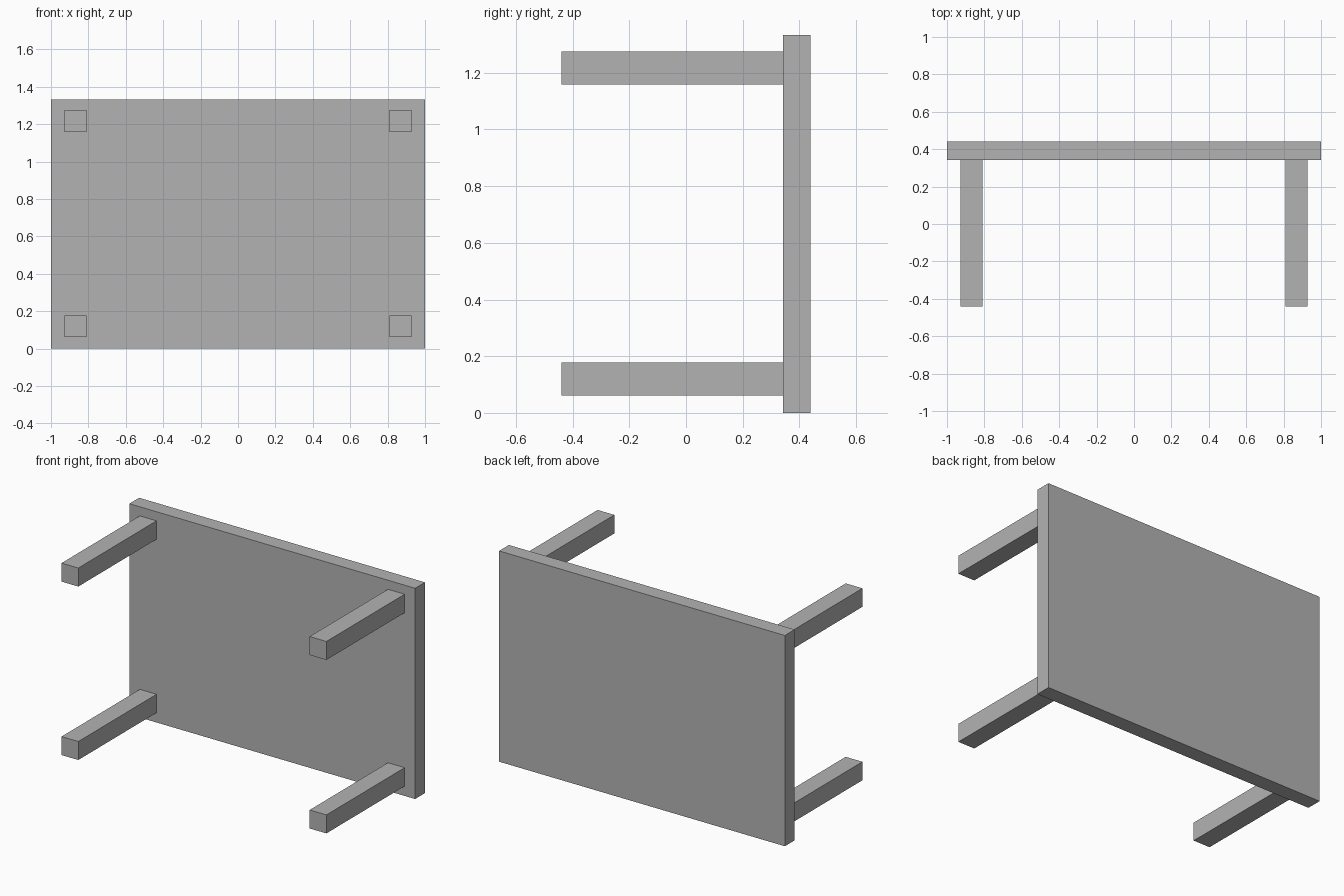
import bpy

cube = bpy.data.objects.get("Cube")
if cube:
    bpy.data.objects.remove(cube, do_unlink=True)

# One plain grey for the whole table
grey = bpy.data.materials.new("plain grey")
grey.use_nodes = True
colour = (0.45, 0.45, 0.45, 1)
grey.diffuse_color = colour
for node in grey.node_tree.nodes:
    if node.type == "BSDF_PRINCIPLED":
        node.inputs["Base Color"].default_value = colour


def box(name, low, high):
    """Flat-sided box between two opposite corners."""
    bpy.ops.mesh.primitive_cube_add(size=1)
    obj = bpy.context.object
    obj.name = name
    size = [b - a for a, b in zip(low, high)]
    centre = [(a + b) / 2 for a, b in zip(low, high)]
    for v in obj.data.vertices:
        v.co = [c * s for c, s in zip(v.co, size)]
    obj.location = centre
    obj.data.materials.append(grey)
    return obj


HEIGHT, DEPTH, BOARD = 1.333, 0.44, 0.098
LEG, LEG_X, LEG_Z = 0.117, 0.868, 0.12
board_front = DEPTH - BOARD

# Table top, standing on its long edge
box("table_top", (-1, board_front, 0), (1, DEPTH, HEIGHT))

# Four legs pointing forward from the corners
for side, x in (("right", -LEG_X), ("left", LEG_X)):
    for level, z in (("lower", LEG_Z), ("upper", HEIGHT - LEG_Z + 0.004)):
        h = LEG / 2
        box(f"{level}_{side}_leg", (x - h, -DEPTH, z - h), (x + h, board_front, z + h))
